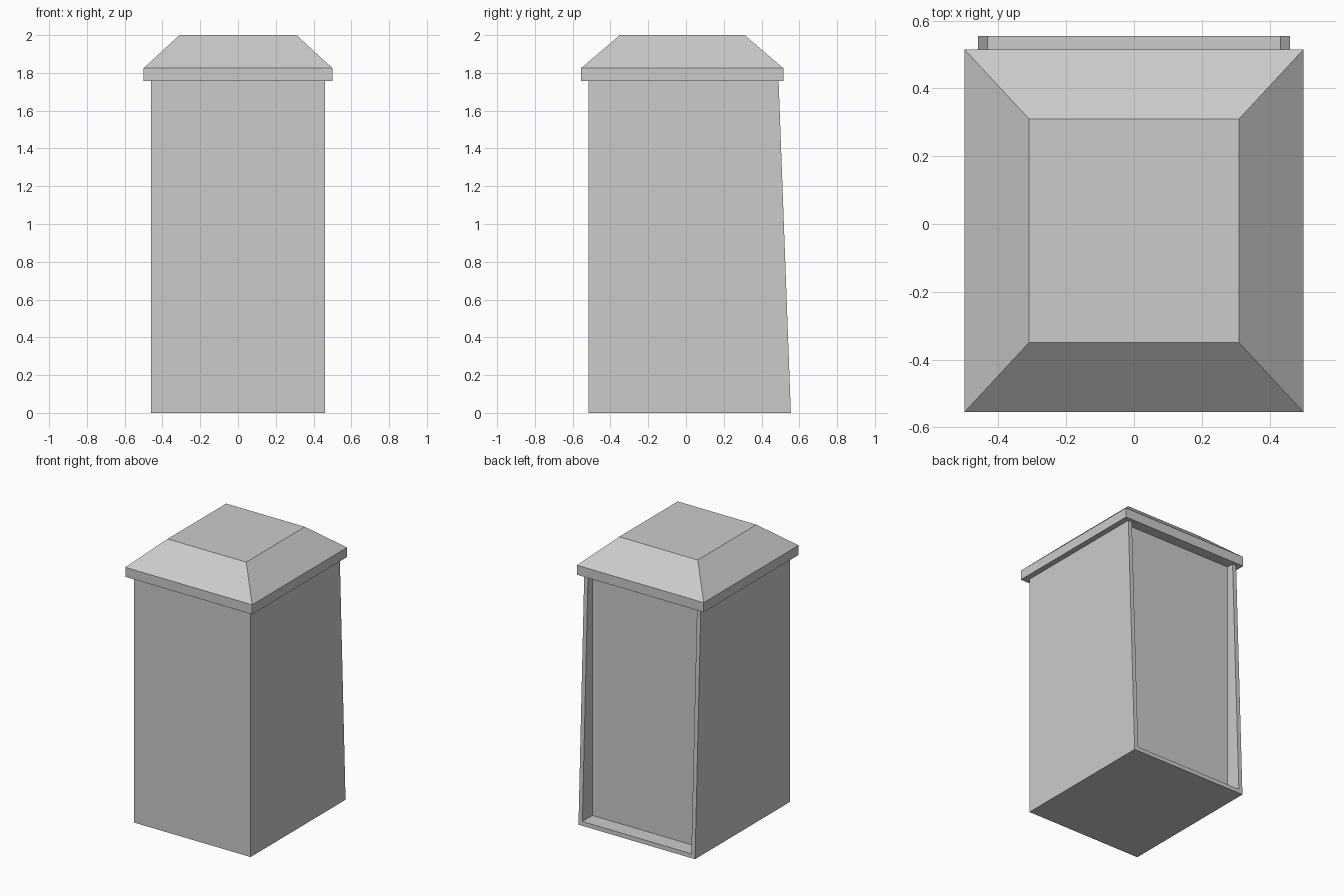
import bpy
import bmesh

if "Cube" in bpy.data.objects:
    bpy.data.objects.remove(bpy.data.objects["Cube"], do_unlink=True)

grey = bpy.data.materials.new("plain grey")
grey.use_nodes = True
grey.diffuse_color = (0.6, 0.6, 0.6, 1)
grey.node_tree.nodes["Principled BSDF"].inputs["Base Color"].default_value = (0.6, 0.6, 0.6, 1)


def loft(name, layers):
    """Closed solid through stacked rectangles (half_x, front_y, back_y, z)."""
    bm = bmesh.new()
    rings = []
    for hx, y0, y1, z in layers:
        corners = [(-hx, y0), (hx, y0), (hx, y1), (-hx, y1)]
        rings.append([bm.verts.new((x, y, z)) for x, y in corners])
    for low, high in zip(rings, rings[1:]):
        for i in range(4):
            j = (i + 1) % 4
            bm.faces.new((low[i], low[j], high[j], high[i]))
    bm.faces.new(rings[0][::-1])
    bm.faces.new(rings[-1])
    bmesh.ops.recalc_face_normals(bm, faces=bm.faces)
    mesh = bpy.data.meshes.new(name)
    bm.to_mesh(mesh)
    bm.free()
    mesh.materials.append(grey)
    obj = bpy.data.objects.new(name, mesh)
    bpy.context.collection.objects.link(obj)
    return obj


# Cabinet body with a sloping back, its top tucked into the roof
body = loft("cabinet_body", [(0.46, -0.515, 0.555, 0), (0.46, -0.515, 0.489, 1.79)])

# Back recess, leaving thin side flanges and a floor lip
cutter = loft("recess_cutter", [(0.43, 0.44, 0.7, 0.03), (0.43, 0.44, 0.7, 1.9)])
cutter.hide_render = True
cut = body.modifiers.new("back_recess", "BOOLEAN")
cut.operation = "DIFFERENCE"
cut.solver = "EXACT"
cut.object = cutter
bpy.context.view_layer.objects.active = body
bpy.ops.object.modifier_apply(modifier=cut.name)
bpy.data.objects.remove(cutter, do_unlink=True)

# Overhanging roof: straight rim, then a truncated hip
loft("roof", [
    (0.5, -0.555, 0.515, 1.757),
    (0.5, -0.555, 0.515, 1.825),
    (0.31, -0.35, 0.31, 2.0),
])
